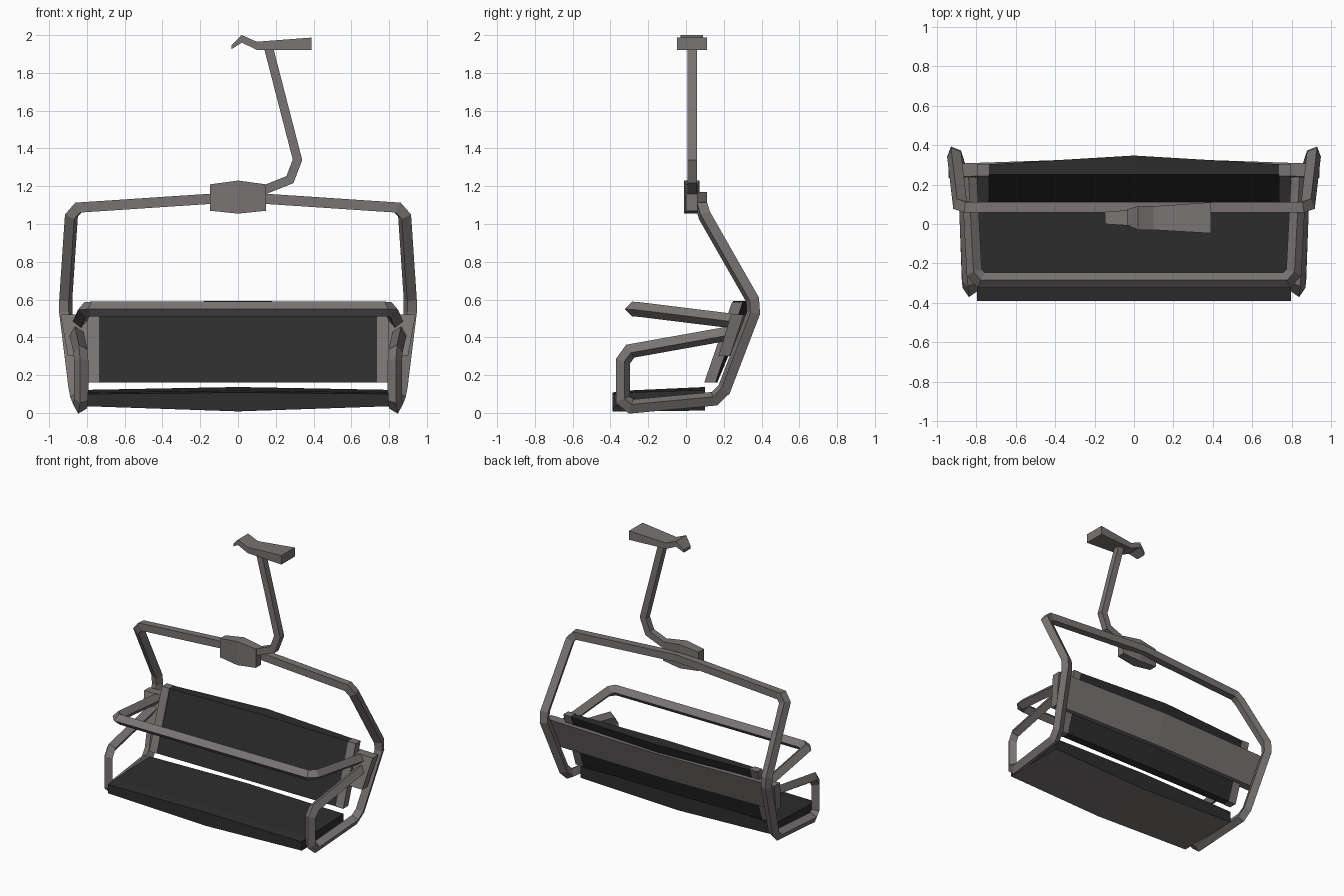
import bpy, bmesh, math
from mathutils import Vector

if "Cube" in bpy.data.objects:
    bpy.data.objects.remove(bpy.data.objects["Cube"])


def material(name, rgb):
    m = bpy.data.materials.new(name)
    m.diffuse_color = (*rgb, 1)
    m.use_nodes = True
    m.node_tree.nodes["Principled BSDF"].inputs["Base Color"].default_value = m.diffuse_color
    return m


GREY = material("warm grey metal", (0.19, 0.175, 0.17))
DARK = material("charcoal padding", (0.026, 0.026, 0.026))


def finish(name, bm, mats, mirror=False):
    bmesh.ops.recalc_face_normals(bm, faces=bm.faces[:])
    me = bpy.data.meshes.new(name)
    bm.to_mesh(me)
    bm.free()
    ob = bpy.data.objects.new(name, me)
    bpy.context.collection.objects.link(ob)
    for m in mats:
        me.materials.append(m)
    if mirror:
        ob.modifiers.new("mirror", 'MIRROR')
    return ob


def skin(rings, cap_start=True):
    """Join a row of equal rings into a closed body."""
    bm = bmesh.new()
    vs = [[bm.verts.new(p) for p in r] for r in rings]
    n = len(vs[0])
    for a, b in zip(vs, vs[1:]):
        for i in range(n):
            j = (i + 1) % n
            bm.faces.new((a[i], a[j], b[j], b[i]))
    if cap_start:
        bm.faces.new(vs[0])
    bm.faces.new(vs[-1])
    return bm


def tube(name, pts, w, roll=0, mirror=False):
    """Square tube with mitred bends; mirrored tubes start on x = 0."""
    pts = [Vector(p) for p in pts]
    dirs = [(b - a).normalized() for a, b in zip(pts, pts[1:])]
    d = Vector((1, 0, 0)) if mirror else dirs[0]
    side = d.cross(Vector((0, 1, 0))).normalized()
    up = side.cross(d)
    r = w / math.sqrt(2)
    ring = []
    for k in range(4):
        a = math.radians(45 + 90 * k + roll)
        ring.append(pts[0] + side * r * math.cos(a) + up * r * math.sin(a))
    rings = [ring]
    for i, dr in enumerate(dirs):
        n = (dr + dirs[i + 1]).normalized() if i + 1 < len(dirs) else dr
        ring = [p + dr * ((pts[i + 1] - p).dot(n) / dr.dot(n)) for p in ring]
        rings.append(ring)
    return finish(name, skin(rings, not mirror), [GREY], mirror)


def loft(name, sections, mats, mirror=False):
    """Body from (x, [(y, z), ...]) sections."""
    rings = [[(x, y, z) for y, z in prof] for x, prof in sections]
    return finish(name, skin(rings, not mirror), mats, mirror)


def rect(y0, y1, z0, z1):
    return [(y0, z0), (y1, z0), (y1, z1), (y0, z1)]


# Cable grip
loft("cable_grip", [
    (-0.035, rect(-0.005, 0.075, 1.925, 1.945)),
    (0.02, rect(-0.03, 0.09, 1.96, 2.0)),
    (0.10, rect(-0.03, 0.09, 1.922, 1.965)),
    (0.39, rect(-0.047, 0.11, 1.92, 1.987))], [GREY])

# Hanger arm
tube("hanger_arm", [(0.16, 0.033, 1.94), (0.315, 0.033, 1.34),
                    (0.275, 0.033, 1.235), (0.10, 0.033, 1.165)], 0.048)

# Centre block
loft("centre_block", [
    (0, rect(-0.01, 0.072, 1.055, 1.23)),
    (0.147, rect(0.0, 0.062, 1.07, 1.21))], [GREY], True)

# Main frame: top bar, side, seat rail and armrest in one loop
tube("main_frame", [
    (0, 0.085, 1.143), (0.845, 0.085, 1.087), (0.882, 0.098, 1.045),
    (0.912, 0.352, 0.60), (0.912, 0.357, 0.53), (0.862, 0.202, 0.125),
    (0.852, 0.15, 0.075), (0.836, -0.29, 0.034), (0.83, -0.333, 0.07),
    (0.83, -0.333, 0.275), (0.834, -0.295, 0.327), (0.855, 0.225, 0.42)],
    0.054, mirror=True)

# Safety bar
tube("safety_bar", [
    (0, -0.285, 0.55), (0.775, -0.285, 0.55), (0.81, -0.245, 0.547),
    (0.835, 0.235, 0.488)], 0.055, roll=45, mirror=True)

# Seat with grey underside
seat = loft("seat", [
    (0, [(-0.39, 0.008), (-0.39, 0.108), (-0.32, 0.118), (0.10, 0.137), (0.10, 0.012)]),
    (0.797, [(-0.39, 0.035), (-0.39, 0.10), (-0.32, 0.108), (0.10, 0.122), (0.10, 0.04)])],
    [DARK, GREY], True)
for f in seat.data.polygons:
    if f.normal.z < -0.7:
        f.material_index = 1

# Backrest cushion, thicker in the middle
loft("backrest_cushion", [
    (0, [(0.10, 0.16), (0.165, 0.16), (0.347, 0.593), (0.25, 0.593)]),
    (0.735, [(0.10, 0.16), (0.157, 0.16), (0.303, 0.585), (0.25, 0.585)])],
    [DARK], True)

# Backrest end caps
cap = [(0.096, 0.16), (0.156, 0.16), (0.302, 0.588), (0.244, 0.588)]
for side, s in (("left", -1), ("right", 1)):
    loft("backrest_cap_" + side, [(0.735 * s, cap), (0.797 * s, cap)], [GREY])

# Back plate joining both sides of the frame
plate = loft("back_plate", [
    (0, [(0.19, 0.30), (0.25, 0.30), (0.337, 0.52), (0.27, 0.52)]),
    (0.94, [(0.172, 0.30), (0.232, 0.30), (0.305, 0.52), (0.238, 0.52)])],
    [GREY], True)
for v in plate.data.vertices:
    if v.co.x > 0.5 and v.co.z < 0.4:
        v.co.x = 0.90
